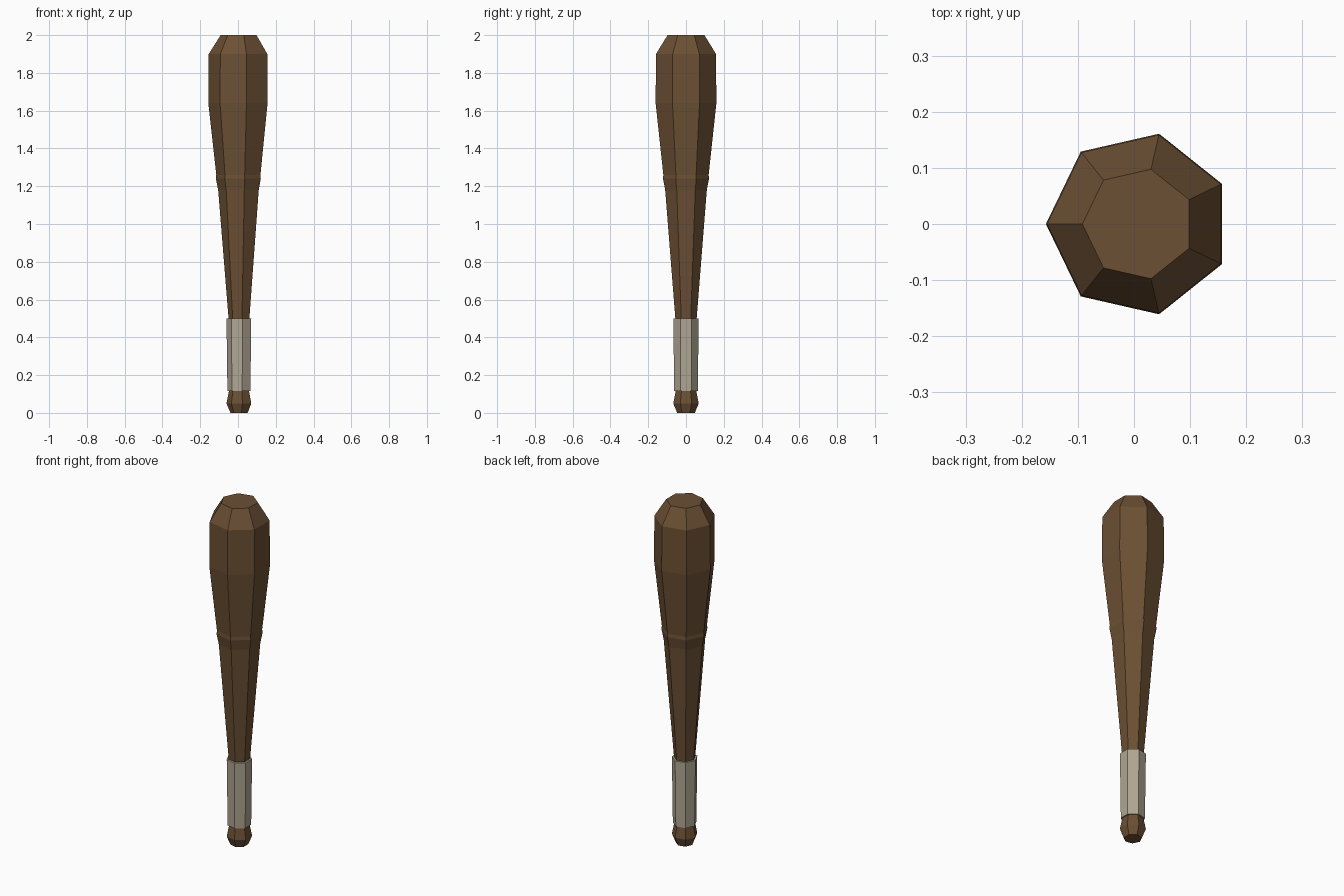
import bpy
import bmesh
from math import cos, sin, pi, tau

SIDES = 7
AXIS_X = 0.008  # a seven-sided section is off-centre when its bounds are centred


def make_material(name, color):
    mat = bpy.data.materials.new(name)
    mat.use_nodes = True
    mat.diffuse_color = color
    bsdf = next(n for n in mat.node_tree.nodes if n.type == 'BSDF_PRINCIPLED')
    bsdf.inputs["Base Color"].default_value = color
    bsdf.inputs["Roughness"].default_value = 0.8
    return mat


def lathe(name, profile, mat):
    """Closed faceted solid from (height, radius) pairs, bottom to top."""
    bm = bmesh.new()
    rings = []
    for z, r in profile:
        angles = [pi + tau * i / SIDES for i in range(SIDES)]
        rings.append([bm.verts.new((AXIS_X + r * cos(a), r * sin(a), z)) for a in angles])
    for low, high in zip(rings, rings[1:]):
        for i in range(SIDES):
            j = (i + 1) % SIDES
            bm.faces.new((low[i], low[j], high[j], high[i]))
    bm.faces.new(rings[0][::-1])
    bm.faces.new(rings[-1])
    bmesh.ops.recalc_face_normals(bm, faces=bm.faces)
    mesh = bpy.data.meshes.new(name)
    bm.to_mesh(mesh)
    bm.free()
    mesh.materials.append(mat)
    obj = bpy.data.objects.new(name, mesh)
    bpy.context.collection.objects.link(obj)
    return obj


cube = bpy.data.objects.get("Cube")
if cube:
    bpy.data.objects.remove(cube, do_unlink=True)

wood = make_material("brown_wood", (0.147, 0.079, 0.034, 1))
wrap = make_material("pale_wrap", (0.434, 0.381, 0.287, 1))

# Knob, handle core, tapered barrel with a slight lip, and chamfered tip
lathe("bat_body", [
    (0, 0.048), (0.05, 0.069), (0.115, 0.056), (0.5, 0.058),
    (1.18, 0.113), (1.24, 0.125), (1.26, 0.123),
    (1.64, 0.165), (1.9, 0.163), (2, 0.1),
], wood)

# Sleeve around the handle
lathe("grip_wrap", [(0.115, 0.064), (0.5, 0.069)], wrap)
